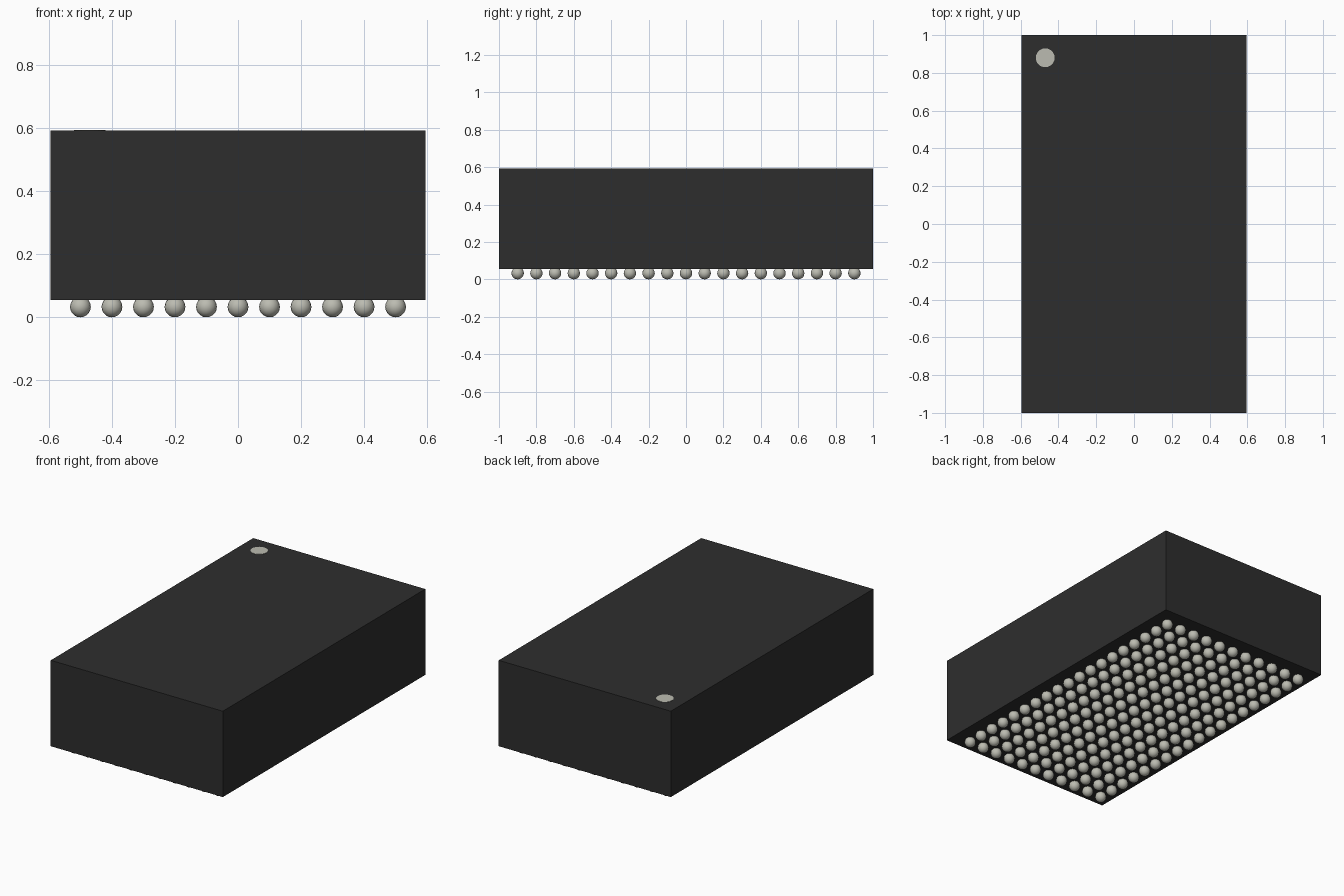
import bpy
import bmesh
from mathutils import Matrix

cube = bpy.data.objects.get("Cube")
if cube:
    bpy.data.objects.remove(cube, do_unlink=True)

WIDTH, LENGTH = 1.19, 2.0
BOTTOM, TOP = 0.055, 0.592
BALL_RADIUS, PITCH = 0.033, 0.1
COLUMNS, ROWS = 11, 19


def make_material(name, color):
    mat = bpy.data.materials.new(name)
    mat.use_nodes = True
    mat.diffuse_color = color
    mat.node_tree.nodes["Principled BSDF"].inputs["Base Color"].default_value = color
    return mat


def make_object(name, bm, mat, smooth=False):
    mesh = bpy.data.meshes.new(name)
    for face in bm.faces:
        face.smooth = smooth
    bm.to_mesh(mesh)
    bm.free()
    mesh.materials.append(mat)
    obj = bpy.data.objects.new(name, mesh)
    bpy.context.collection.objects.link(obj)
    return obj


def add_array(obj, name, count, offset):
    array = obj.modifiers.new(name, "ARRAY")
    array.count = count
    array.use_relative_offset = False
    array.use_constant_offset = True
    array.constant_offset_displace = offset


black = make_material("black_resin", (0.027, 0.027, 0.027, 1))
solder = make_material("solder_grey", (0.5, 0.5, 0.44, 1))

# Package body
bm = bmesh.new()
bmesh.ops.create_cube(bm, size=1, matrix=Matrix.Translation((0, 0, (BOTTOM + TOP) / 2))
                      @ Matrix.Diagonal((WIDTH, LENGTH, TOP - BOTTOM, 1)))
make_object("package_body", bm, black)

# Corner orientation dot, a thin disc on the top
bm = bmesh.new()
bmesh.ops.create_cone(bm, cap_ends=True, segments=24, radius1=0.05, radius2=0.05, depth=0.004,
                      matrix=Matrix.Translation((-0.47, 0.88, TOP)))
make_object("corner_dot", bm, solder)

# One solder ball at the corner, repeated into a grid under the body
bm = bmesh.new()
bmesh.ops.create_uvsphere(bm, u_segments=16, v_segments=10, radius=BALL_RADIUS)
balls = make_object("solder_balls", bm, solder, smooth=True)
balls.location = (-(COLUMNS - 1) / 2 * PITCH, -(ROWS - 1) / 2 * PITCH, BALL_RADIUS)
add_array(balls, "columns", COLUMNS, (PITCH, 0, 0))
add_array(balls, "rows", ROWS, (0, PITCH, 0))
